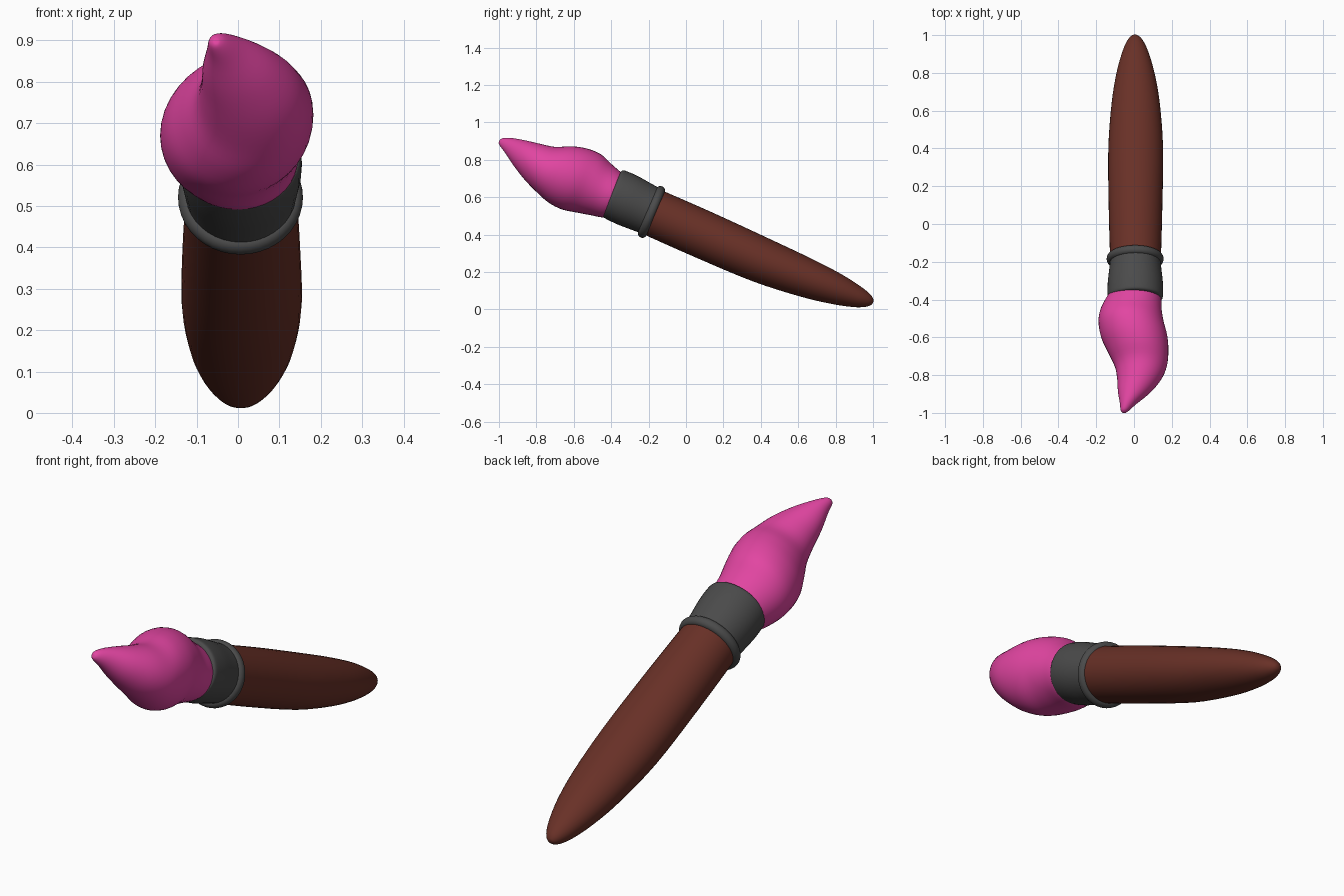
import bpy, bmesh, math
from mathutils import Vector

cube = bpy.data.objects.get("Cube")
if cube:
    bpy.data.objects.remove(cube, do_unlink=True)

# Brush axis: tilted so the tail rests low at the back and the tip rises in front
TILT = math.radians(22.9)
ORIGIN = Vector((0, -0.185, 0.52))
ALONG = Vector((0, -math.cos(TILT), math.sin(TILT)))
UP = Vector((0, math.sin(TILT), math.cos(TILT)))
SIDE = Vector((1, 0, 0))


def material(name, rgb):
    m = bpy.data.materials.new(name)
    m.use_nodes = True
    m.diffuse_color = (*rgb, 1)
    m.node_tree.nodes["Principled BSDF"].inputs["Base Color"].default_value = (*rgb, 1)
    return m


def smooth_path(stations, steps):
    """Catmull-Rom interpolation through the stations."""
    pts = [Vector(p) for p in stations]
    pts = [pts[0]] + pts + [pts[-1]]
    out = []
    for a, b, c, d in zip(pts, pts[1:], pts[2:], pts[3:]):
        for i in range(steps):
            t = i / steps
            out.append(0.5 * (2 * b + (c - a) * t + (2 * a - 5 * b + 4 * c - d) * t ** 2
                              + (3 * b - a - 3 * c + d) * t ** 3))
    return out + [pts[-1]]


def loft(name, stations, mat, steps=4, sides=40):
    """Stations: distance along axis, side offset, side radius, up offset, up radius."""
    bm = bmesh.new()
    rings = []
    for s, cx, rx, cu, ru in smooth_path(stations, steps):
        ring = []
        for i in range(sides):
            a = math.tau * i / sides
            ring.append(bm.verts.new(ORIGIN + ALONG * s + SIDE * (cx + rx * math.cos(a))
                                     + UP * (cu + ru * math.sin(a))))
        rings.append(ring)
    for r, q in zip(rings, rings[1:]):
        for i in range(sides):
            j = (i + 1) % sides
            bm.faces.new((r[i], r[j], q[j], q[i]))
    bm.faces.new(rings[0])
    bm.faces.new(rings[-1])
    bmesh.ops.recalc_face_normals(bm, faces=bm.faces)
    for f in bm.faces:
        f.smooth = len(f.verts) == 4
    mesh = bpy.data.meshes.new(name)
    bm.to_mesh(mesh)
    bm.free()
    mesh.materials.append(mat)
    obj = bpy.data.objects.new(name, mesh)
    bpy.context.collection.objects.link(obj)
    return obj


pink = material("pink_paint", (0.76, 0.06, 0.36))
grey = material("dark_grey_metal", (0.07, 0.07, 0.07))
brown = material("brown_wood", (0.14, 0.03, 0.02))

# Handle: long taper with a rounded tail
loft("handle", [
    (0.02, 0.008, 0.134, 0.002, 0.127),
    (-0.3, 0.008, 0.142, -0.003, 0.128),
    (-0.64, 0.009, 0.145, -0.008, 0.122),
    (-0.9, 0.009, 0.127, -0.002, 0.105),
    (-1.07, 0.008, 0.1, 0.005, 0.084),
    (-1.19, 0.007, 0.067, 0.01, 0.058),
    (-1.25, 0.006, 0.04, 0.014, 0.036),
    (-1.275, 0.005, 0.018, 0.016, 0.016),
    (-1.28, 0.005, 0.002, 0.016, 0.002)], brown)

# Collar: rounded ring between handle and ferrule
collar = []
for k in range(13):
    a = math.pi * k / 12
    r = 0.022 * math.sin(a)
    collar.append((-0.024 * math.cos(a), 0.006, 0.129 + r, 0.001, 0.126 + r))
loft("collar", collar, grey, steps=1)

# Ferrule: slightly bulging sleeve with a rounded front lip
loft("ferrule", [
    (0.0, 0.007, 0.132, 0.004, 0.13),
    (0.06, 0.007, 0.138, 0.006, 0.134),
    (0.14, 0.007, 0.146, 0.009, 0.14),
    (0.205, 0.007, 0.147, 0.011, 0.139),
    (0.228, 0.007, 0.143, 0.011, 0.135),
    (0.235, 0.007, 0.13, 0.011, 0.122)], grey)

# Bristles: swelling tuft that sways to one side and curls to a point
loft("bristles", [
    (0.19, 0.004, 0.125, 0.005, 0.115),
    (0.23, -0.002, 0.146, 0.002, 0.13),
    (0.3, -0.016, 0.163, 0.006, 0.149),
    (0.37, -0.015, 0.173, 0.011, 0.169),
    (0.45, 0.002, 0.175, 0.003, 0.176),
    (0.53, 0.022, 0.16, -0.004, 0.162),
    (0.61, 0.036, 0.138, -0.009, 0.13),
    (0.69, 0.027, 0.116, 0.0, 0.105),
    (0.77, 0.0, 0.085, 0.015, 0.076),
    (0.84, -0.03, 0.045, 0.03, 0.045),
    (0.882, -0.048, 0.023, 0.034, 0.024),
    (0.895, -0.052, 0.01, 0.032, 0.011),
    (0.897, -0.052, 0.002, 0.032, 0.002)], pink)
